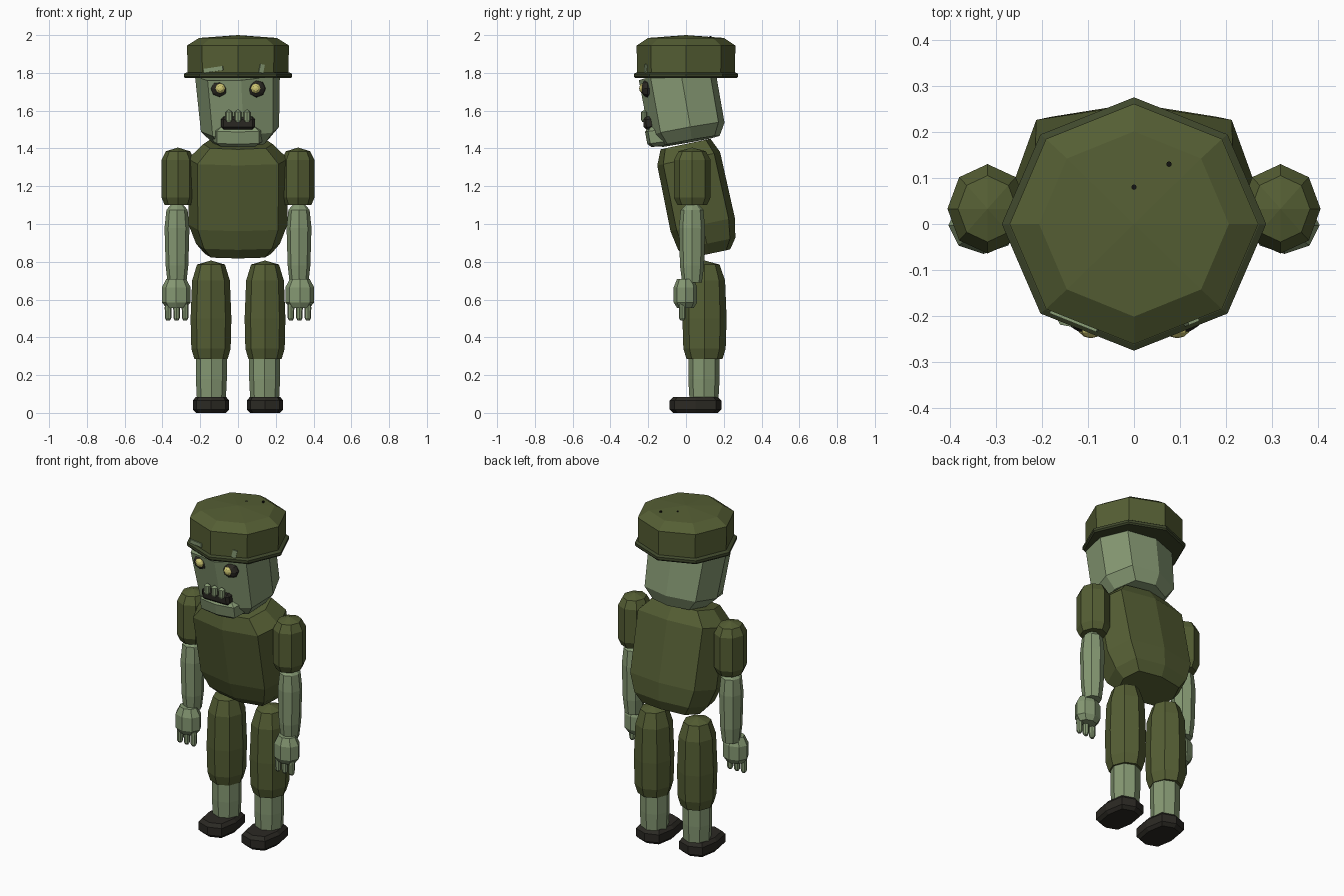
import bpy, bmesh, math
from mathutils import Matrix, Euler, Vector


def material(name, rgb):
    m = bpy.data.materials.new(name)
    m.diffuse_color = (*rgb, 1)
    return m


SKIN = material("grey green skin", (0.235, 0.315, 0.170))
OLIVE = material("olive cloth", (0.090, 0.112, 0.034))
DARK_OLIVE = material("dark olive brim", (0.050, 0.064, 0.025))
DARK = material("dark brown", (0.024, 0.022, 0.017))
YELLOW = material("pale yellow", (0.62, 0.57, 0.17))
BLACK = material("black", (0.006, 0.006, 0.005))


def finish(name, bm, mat, loc, rot):
    bmesh.ops.remove_doubles(bm, verts=bm.verts, dist=1e-5)
    bmesh.ops.recalc_face_normals(bm, faces=bm.faces)
    me = bpy.data.meshes.new(name)
    r = Euler([math.radians(a) for a in rot]).to_matrix().to_4x4()
    bm.transform(Matrix.Translation(loc) @ r)
    bm.to_mesh(me)
    bm.free()
    me.materials.append(mat)
    ob = bpy.data.objects.new(name, me)
    bpy.context.collection.objects.link(ob)
    return ob


def loft(name, mat, loc, rings, corner=0.707, rot=(0, 0, 0)):
    """Eight-sided body through rings (z, rx, ry); corner > 0.707 is boxier."""
    bm = bmesh.new()
    loops = []
    unit = [(1, 0), (corner, corner), (0, 1), (-corner, corner),
            (-1, 0), (-corner, -corner), (0, -1), (corner, -corner)]
    for z, rx, ry in rings:
        if rx == 0:
            loops.append([bm.verts.new((0, 0, z))])
        else:
            loops.append([bm.verts.new((x * rx, y * ry, z)) for x, y in unit])
    for a, b in zip(loops, loops[1:]):
        for i in range(8):
            j = (i + 1) % 8
            if len(b) == 1:
                bm.faces.new((a[i], a[j], b[0]))
            else:
                bm.faces.new((a[i], a[j], b[j], b[i]))
    for end in (loops[0], loops[-1]):
        if len(end) > 1:
            bm.faces.new(end)
    return finish(name, bm, mat, loc, rot)


def ball(name, mat, loc, size):
    bm = bmesh.new()
    bmesh.ops.create_uvsphere(bm, u_segments=8, v_segments=6, radius=1)
    bm.transform(Matrix.Diagonal((*size, 1)) @ Matrix.Rotation(math.pi / 2, 4, 'X'))
    return finish(name, bm, mat, loc, (0, 0, 0))


def box(name, mat, loc, size, rot=(0, 0, 0), bevel=0):
    bm = bmesh.new()
    bmesh.ops.create_cube(bm, size=1)
    bm.transform(Matrix.Diagonal((*size, 1)))
    if bevel:
        bmesh.ops.bevel(bm, geom=bm.edges[:], offset=bevel, segments=1, affect='EDGES')
    return finish(name, bm, mat, loc, rot)


# Helmet: crown, brim, two small holes and worn patches
loft("helmet_crown", OLIVE, (0, 0, 0),
     [(1.79, 0.266, 0.260), (1.945, 0.270, 0.261), (1.985, 0.206, 0.201), (2.0, 0, 0)])
loft("helmet_brim", DARK_OLIVE, (0, 0, 0),
     [(1.772, 0.280, 0.268), (1.780, 0.287, 0.275), (1.795, 0.287, 0.275), (1.803, 0.272, 0.262)])
for x, y in ((0, 0.08), (0.076, 0.13)):
    loft("helmet_hole", BLACK, (x, y, 1.983), [(0, 0.006, 0.006), (0.013, 0.006, 0.006)])
box("worn_patch_left", SKIN, (-0.130, -0.211, 1.818), (0.11, 0.008, 0.022), (0, -8, -21.8))
box("worn_patch_right", SKIN, (0.125, -0.213, 1.823), (0.025, 0.008, 0.045), (0, 12, 21.8))

# Head, leaning forward and slightly turned
loft("head", SKIN, (0.006, -0.013, 1.6),
     [(-0.165, 0.148, 0.165), (-0.10, 0.208, 0.203), (0.20, 0.226, 0.205)],
     corner=0.77, rot=(10, -3.5, 5))
loft("jaw", SKIN, (0, -0.105, 1.468),
     [(-0.05, 0.105, 0.085), (-0.03, 0.132, 0.105), (0.035, 0.132, 0.108), (0.055, 0.105, 0.09)],
     corner=0.85, rot=(8, 0, 0))
box("mouth", DARK, (0, -0.19, 1.535), (0.18, 0.07, 0.068), (4, 0, 0), 0.014)
for i in (-1, 0, 1):
    loft("tooth", SKIN, (i * 0.048, -0.222, 1.572),
         [(-0.032, 0.012, 0.010), (-0.022, 0.019, 0.015), (0.02, 0.019, 0.015), (0.034, 0, 0)])

# Torso, leaning forward
loft("torso", OLIVE, (0, 0.06, 1.13),
     [(-0.295, 0.175, 0.115), (-0.24, 0.222, 0.155), (-0.135, 0.262, 0.174),
      (0.22, 0.265, 0.170), (0.30, 0.183, 0.135)], corner=0.81, rot=(12, 0, 0))

# Paired parts
for side, s in (("left", -1), ("right", 1)):
    ball(f"{side}_eye_socket", DARK, (s * 0.097, -0.205, 1.717), (0.050, 0.032, 0.047))
    ball(f"{side}_eye", YELLOW, (s * 0.094, -0.222, 1.718), (0.029, 0.026, 0.029))
    loft(f"{side}_sleeve", OLIVE, (s * 0.318, 0.033, 0),
         [(1.10, 0.070, 0.078), (1.14, 0.087, 0.097), (1.34, 0.087, 0.097),
          (1.385, 0.064, 0.072), (1.405, 0, 0)])
    loft(f"{side}_forearm", SKIN, (s * 0.323, 0.032, 0),
         [(0.69, 0.050, 0.052), (0.78, 0.060, 0.064), (0.98, 0.066, 0.069),
          (1.075, 0.056, 0.060), (1.105, 0.03, 0.03)])
    loft(f"{side}_hand", SKIN, (s * 0.327, -0.003, 0),
         [(0.555, 0.052, 0.044), (0.585, 0.076, 0.062), (0.665, 0.076, 0.062),
          (0.71, 0.052, 0.044)])
    for i in (-1, 0, 1):
        loft(f"{side}_finger", SKIN, (s * 0.325 + i * 0.045, -0.020, 0),
             [(0.490, 0.010, 0.010), (0.502, 0.017, 0.017), (0.56, 0.018, 0.018),
              (0.59, 0.014, 0.014)])
    loft(f"{side}_thigh", OLIVE, (s * 0.143, 0.098, 0),
         [(0.285, 0.088, 0.095), (0.34, 0.104, 0.112), (0.50, 0.108, 0.117),
          (0.70, 0.100, 0.109), (0.785, 0.074, 0.080), (0.807, 0, 0)])
    loft(f"{side}_shin", SKIN, (s * 0.141, 0.095, 0),
         [(0.06, 0.076, 0.076), (0.18, 0.082, 0.083), (0.32, 0.082, 0.083)])
    loft(f"{side}_shoe", DARK, (s * 0.143, 0.050, 0),
         [(0, 0.080, 0.118), (0.018, 0.096, 0.137), (0.065, 0.096, 0.137),
          (0.085, 0.080, 0.118)], corner=0.80)
